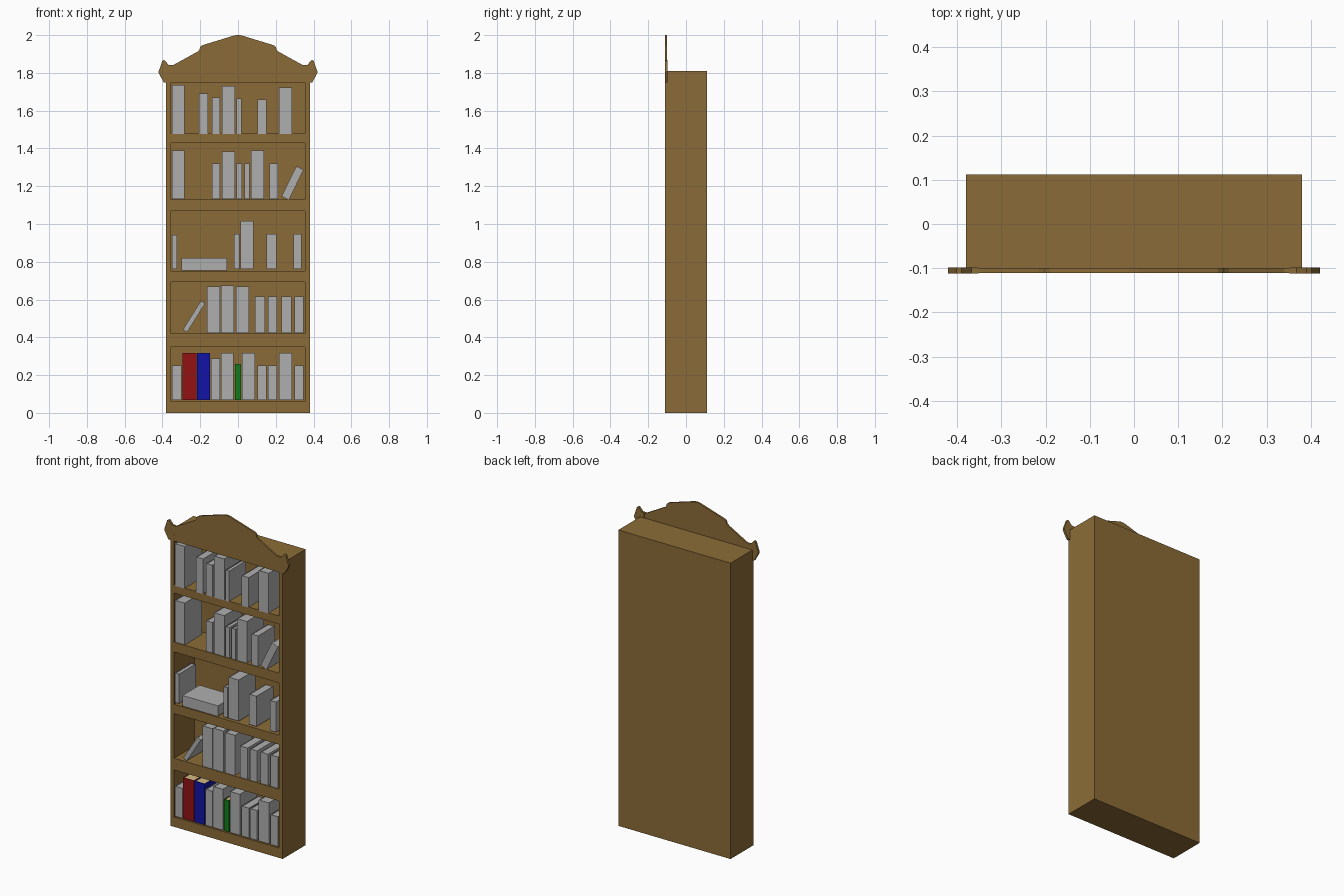
import bpy, bmesh
from math import radians
from mathutils import Matrix, Vector

if "Cube" in bpy.data.objects:
    bpy.data.objects.remove(bpy.data.objects["Cube"])


def material(name, rgb):
    m = bpy.data.materials.new(name)
    m.diffuse_color = (*rgb, 1)
    m.use_nodes = True
    m.node_tree.nodes["Principled BSDF"].inputs["Base Color"].default_value = m.diffuse_color
    return m


WOOD = material("wood", (0.26, 0.148, 0.038))
GREY = material("grey_cover", (0.43, 0.43, 0.43))
RED = material("red_cover", (0.288, 0.006, 0.007))
BLUE = material("blue_cover", (0.006, 0.006, 0.38))
GREEN = material("green_cover", (0.007, 0.207, 0.012))
PAPER = material("paper", (0.65, 0.50, 0.23))


def add_box(bm, x0, x1, y0, y1, z0, z1, slot=0):
    size = Matrix.Diagonal((x1 - x0, y1 - y0, z1 - z0, 1))
    mid = Matrix.Translation(((x0 + x1) / 2, (y0 + y1) / 2, (z0 + z1) / 2))
    verts = bmesh.ops.create_cube(bm, size=1, matrix=mid @ size)["verts"]
    for f in {f for v in verts for f in v.link_faces}:
        f.material_index = slot


def extrude_profile(bm, pts, direction):
    """Closed prism from an outline."""
    near = [bm.verts.new(p) for p in pts]
    far = [bm.verts.new(Vector(p) + Vector(direction)) for p in pts]
    bm.faces.new(near)
    bm.faces.new(far[::-1])
    for i in range(len(pts)):
        bm.faces.new((near[i - 1], far[i - 1], far[i], near[i]))
    bmesh.ops.recalc_face_normals(bm, faces=bm.faces)


def finish(bm, name, mats):
    me = bpy.data.meshes.new(name)
    bm.to_mesh(me)
    bm.free()
    for m in mats:
        me.materials.append(m)
    ob = bpy.data.objects.new(name, me)
    bpy.context.collection.objects.link(ob)
    return ob


# Cabinet: solid block with five shelf recesses cut into the front
bays = [(0.06, 0.348), (0.42, 0.693), (0.75, 1.07), (1.13, 1.43), (1.48, 1.748)]
bm = bmesh.new()
add_box(bm, -0.38, 0.38, -0.1105, 0.112, 0, 1.81)
cabinet = finish(bm, "cabinet", [WOOD])
bm = bmesh.new()
for z0, z1 in bays:
    add_box(bm, -0.355, 0.355, -0.2, 0.088, z0, z1)
cutter = finish(bm, "recess_cutter", [WOOD])
cutter.hide_render = True
mod = cabinet.modifiers.new("recesses", "BOOLEAN")
mod.operation, mod.solver, mod.object = "DIFFERENCE", "EXACT", cutter
bpy.context.view_layer.objects.active = cabinet
bpy.ops.object.modifier_apply(modifier=mod.name)
bpy.data.objects.remove(cutter)

# Crown: thin arched panel across the top of the front
half = [(0.01, 2.0), (0.03, 1.995), (0.19, 1.946), (0.2, 1.938), (0.205, 1.922),
        (0.215, 1.912), (0.34, 1.843), (0.365, 1.843), (0.38, 1.81), (0.38, 1.75)]
outline = half + [(-x, z) for x, z in reversed(half)]
bm = bmesh.new()
extrude_profile(bm, [(x, -0.111, z) for x, z in outline], (0, 0.011, 0))
finish(bm, "crown_panel", [WOOD])

# Crown ears: slightly thicker scrolled ends, mirrored
ear = [(0.352, 1.842), (0.368, 1.843), (0.39, 1.869), (0.401, 1.864), (0.407, 1.845),
       (0.421, 1.805), (0.418, 1.795), (0.393, 1.75), (0.38, 1.748), (0.352, 1.79)]
for side, name in ((1, "crown_ear_right"), (-1, "crown_ear_left")):
    bm = bmesh.new()
    extrude_profile(bm, [(side * x, -0.112, z) for x, z in ear], (0, 0.014, 0))
    finish(bm, name, [WOOD])


def book(name, x, z, thick, height, tilt=0, cover=GREY, depth=0.165):
    """Book centred on (x, z): wrapped cover with an inset page block."""
    t, d, b, h = thick / 2, depth / 2, 0.003, height / 2
    bm = bmesh.new()
    u = [(-t, d), (-t, -d), (t, -d), (t, d), (t - b, d), (t - b, b - d), (b - t, b - d), (b - t, d)]
    extrude_profile(bm, [(px, py, -h) for px, py in u], (0, 0, height))
    add_box(bm, b - t, t - b, b - d, d - 0.004, 0.003 - h, h - 0.003, 1)
    ob = finish(bm, name, [cover, GREY if cover == GREY else PAPER])
    ob.location = (x, d - 0.111, z)
    ob.rotation_euler.y = radians(tilt)


# Upright books per shelf: base height, then (left, right, top)
rows = [
    (0.067, [(-.35, -.298, .25), (-.295, -.22, .318), (-.217, -.148, .318), (-.143, -.095, .287),
             (-.09, -.025, .318), (-.016, .017, .26), (.022, .09, .318), (.102, .152, .25),
             (.16, .207, .25), (.218, .287, .318), (.298, .348, .25)]),
    (0.423, [(-.163, -.095, .67), (-.09, -.022, .675), (-.01, .057, .67), (.09, .143, .615),
             (.16, .207, .615), (.23, .282, .615), (.298, .348, .615)]),
    (0.763, [(-.35, -.322, .943), (-.02, .008, .948), (.013, .082, 1.015), (.152, .203, .948),
             (.293, .335, .948)]),
    (1.133, [(-.35, -.283, 1.388), (-.138, -.095, 1.32), (-.085, -.015, 1.383), (-.007, .02, 1.32),
             (.035, .06, 1.32), (.07, .138, 1.388), (.168, .213, 1.32)]),
    (1.476, [(-.35, -.283, 1.735), (-.207, -.158, 1.692), (-.138, -.095, 1.67), (-.085, -.015, 1.73),
             (-.007, .018, 1.665), (.102, .15, 1.66), (.218, .285, 1.722)]),
]
covers = {(1, 2): RED, (1, 3): BLUE, (1, 6): GREEN}
for r, (base, row) in enumerate(rows, 1):
    for i, (x0, x1, top) in enumerate(row, 1):
        book(f"book_shelf{r}_{i}", (x0 + x1) / 2, (base + top) / 2, x1 - x0, top - base,
             cover=covers.get((r, i), GREY))

# Leaning books and one lying flat
book("leaning_book_lower", -0.233, 0.51, 0.026, 0.18, 32)
book("leaning_book_upper", 0.289, 1.217, 0.043, 0.177, 26)
book("lying_book", -0.178, 0.787, 0.065, 0.24, 90)
